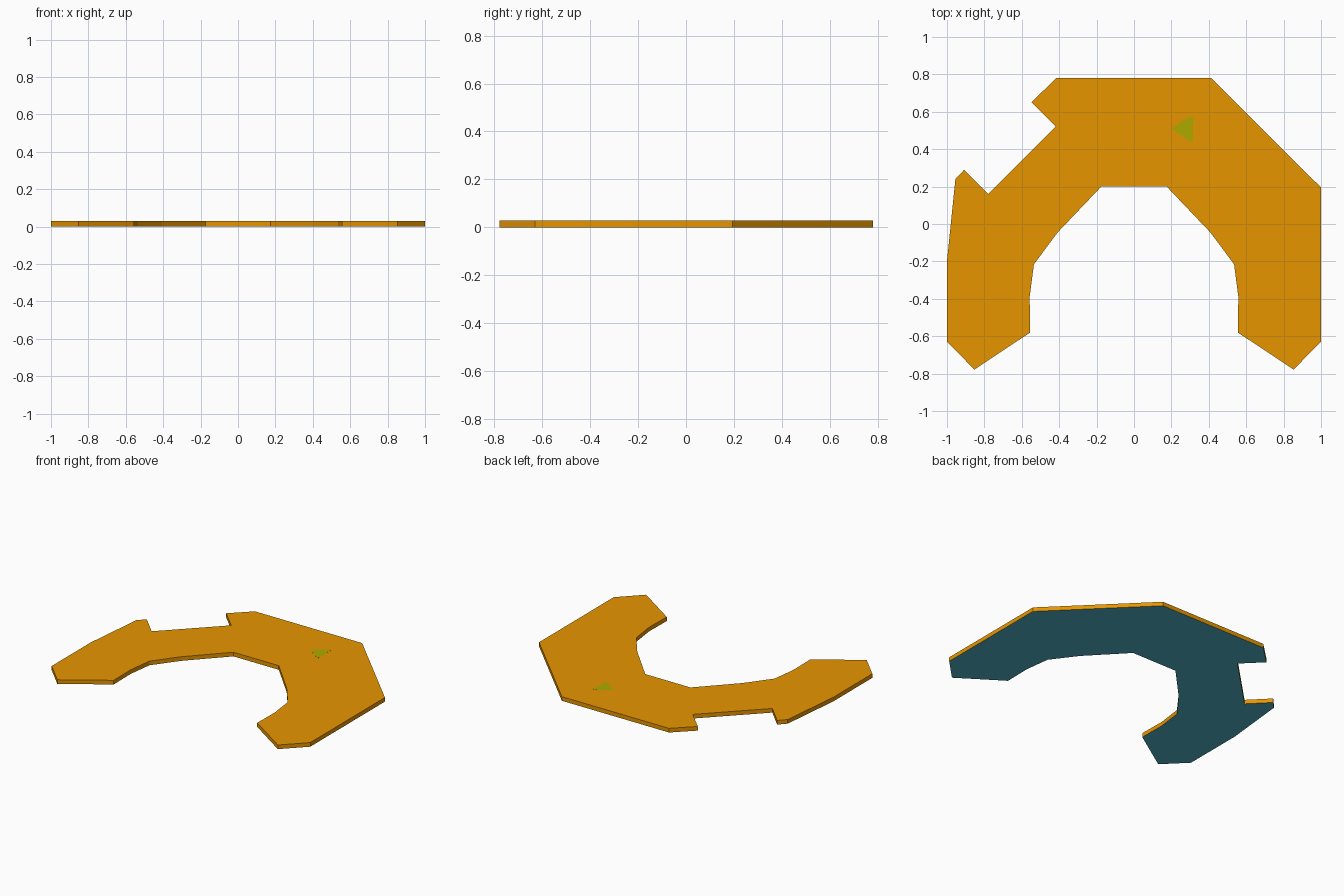
import bpy, bmesh

if "Cube" in bpy.data.objects:
    bpy.data.objects.remove(bpy.data.objects["Cube"])

THICK = 0.029


def material(name, rgb):
    m = bpy.data.materials.new(name)
    m.diffuse_color = (*rgb, 1)
    m.use_nodes = True
    m.node_tree.nodes["Principled BSDF"].inputs["Base Color"].default_value = m.diffuse_color
    return m


orange = material("orange", (0.80, 0.30, 0.0))
teal = material("teal", (0.08, 0.45, 0.57))
green = material("olive green", (0.42, 0.40, 0.0))


def add_object(name, bm, mats):
    mesh = bpy.data.meshes.new(name)
    bm.to_mesh(mesh)
    bm.free()
    for m in mats:
        mesh.materials.append(m)
    bpy.context.collection.objects.link(bpy.data.objects.new(name, mesh))


def slab(outline, z, height):
    """Extrude a flat outline upwards into a closed slab."""
    bm = bmesh.new()
    base = bm.faces.new([bm.verts.new((x, y, z)) for x, y in outline])
    ext = bmesh.ops.extrude_face_region(bm, geom=[base], use_keep_orig=True)
    top = [v for v in ext["geom"] if isinstance(v, bmesh.types.BMVert)]
    bmesh.ops.translate(bm, verts=top, vec=(0, 0, height))
    bmesh.ops.recalc_face_normals(bm, faces=bm.faces)
    return bm


# Right half of the arch: outer edge, foot, then inner edge
outer_right = [(0.414, 0.78), (1.0, 0.195), (1.0, -0.63), (0.853, -0.778)]
inner_right = [(0.555, -0.58), (0.558, -0.39), (0.535, -0.215),
               (0.408, -0.045), (0.175, 0.2)]
# Inner edge and foot repeat mirrored on the left
inner_left = [(-x, y) for x, y in reversed(inner_right)]
foot_left = [(-x, y) for x, y in reversed(outer_right[2:])]
# Left outer edge with the notch cut into the shoulder
notch = [(-1.0, -0.20), (-0.955, 0.24), (-0.908, 0.29), (-0.78, 0.16),
         (-0.418, 0.522), (-0.548, 0.652), (-0.415, 0.78)]
outline = outer_right + inner_right + inner_left + foot_left + notch

# Plate: extruded outline, teal underside and orange elsewhere
bm = slab(outline, 0, THICK)
for f in bm.faces:
    f.material_index = 1 if f.normal.z < -0.5 else 0
add_object("arched_plate", bm, [orange, teal])

# Painted green patch on the top face
patch = [(0.20, 0.51), (0.30, 0.44), (0.315, 0.44), (0.315, 0.575), (0.29, 0.57)]
add_object("green_patch", slab(patch, THICK - 0.001, 0.0015), [green])
